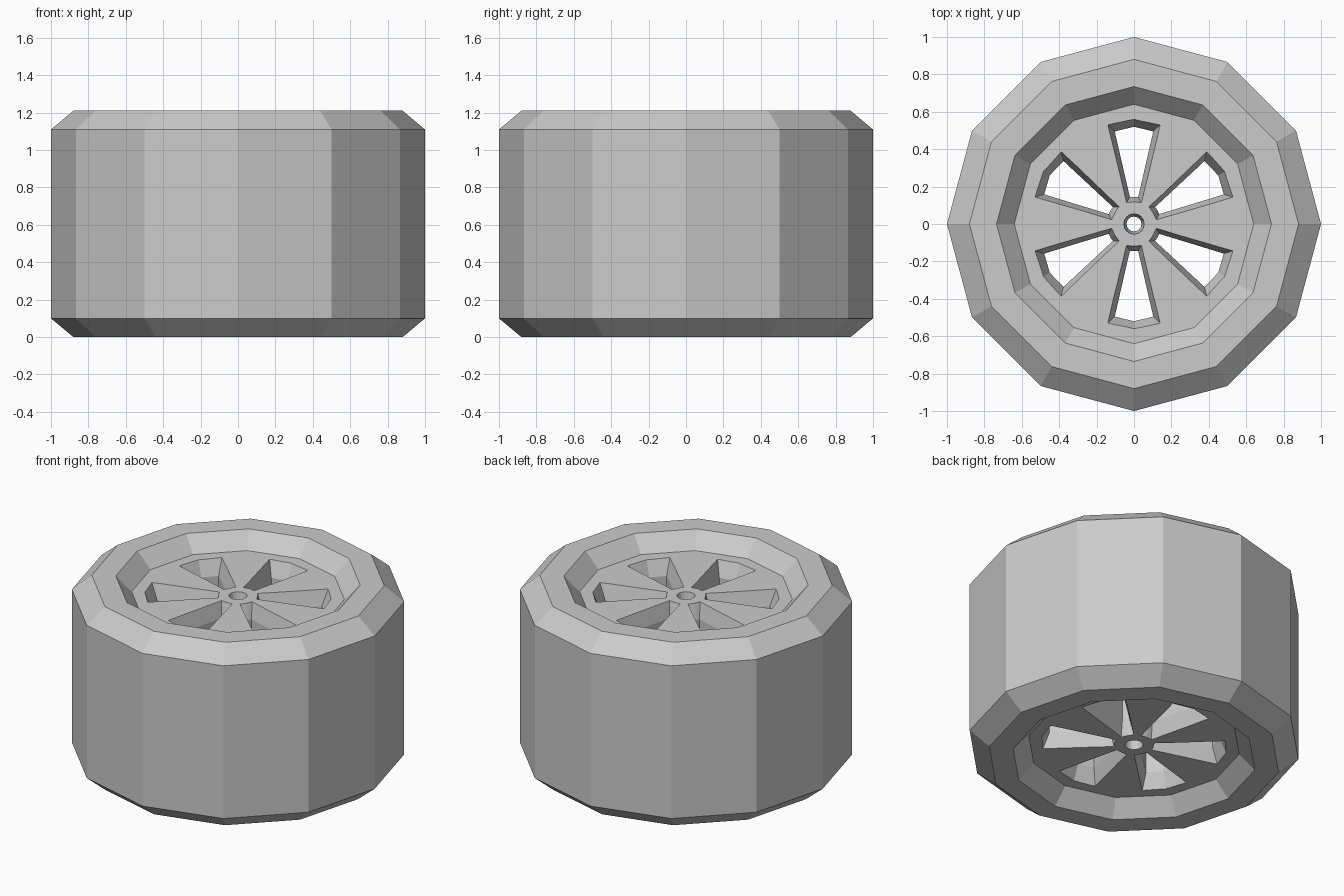
import bpy, bmesh, math
from mathutils import Matrix, Vector

if "Cube" in bpy.data.objects:
    bpy.data.objects.remove(bpy.data.objects["Cube"])

TOP, LIP = 1.21, 0.10          # wheel height, bevel / recess depth


def loft(bm, rings):
    """Skin a stack of equal-length rings and cap both ends."""
    loops = [[bm.verts.new(p) for p in r] for r in rings]
    n = len(loops[0])
    for a, b in zip(loops, loops[1:]):
        for i in range(n):
            j = (i + 1) % n
            bm.faces.new((a[i], a[j], b[j], b[i]))
    bm.faces.new(loops[0][::-1])
    bm.faces.new(loops[-1])


def finish(name, bm):
    bmesh.ops.recalc_face_normals(bm, faces=bm.faces[:])
    mesh = bpy.data.meshes.new(name)
    bm.to_mesh(mesh)
    bm.free()
    ob = bpy.data.objects.new(name, mesh)
    bpy.context.collection.objects.link(ob)
    return ob


def circle(r, z, n=12):
    return [Vector((r * math.cos(2 * math.pi * i / n),
                    r * math.sin(2 * math.pi * i / n), z)) for i in range(n)]


def flared(small, big):
    """Cutter rings: wide at both wheel faces, narrow inside."""
    levels = [(LIP - 0.05, 1.5), (LIP + 0.1, 0), (TOP - LIP - 0.1, 0), (TOP - LIP + 0.05, 1.5)]
    return [[Vector((*s.lerp(b, t).xy, z)) for s, b in zip(small, big)] for z, t in levels]


def window(half):
    """Mirror half of a window outline about the y axis."""
    pts = half + [(-x, y) for x, y in reversed(half) if x > 0]
    return [Vector((x, y, 0)) for x, y in pts]


# Twelve-sided tyre and recessed rim
bm = bmesh.new()
half = [(0.64, LIP), (0.735, 0), (0.88, 0), (1.0, LIP)]
profile = half + [(r, TOP - z) for r, z in reversed(half)]
loft(bm, [circle(r, z) for r, z in profile])
wheel = finish("wheel", bm)

# Six flared windows between the spokes, plus the axle hole
bm = bmesh.new()
big = window([(0, 0.118), (0.04, 0.115), (0.14, 0.53), (0, 0.56)])
small = window([(0, 0.145), (0.022, 0.143), (0.103, 0.495), (0, 0.52)])
for k in range(6):
    turn = Matrix.Rotation(k * math.pi / 3, 3, 'Z')
    loft(bm, [[turn @ p for p in ring] for ring in flared(small, big)])
loft(bm, flared(circle(0.04, 0, 16), circle(0.055, 0, 16)))
cutter = finish("window_cutter", bm)
cutter.hide_render = True
cutter.display_type = 'WIRE'

cut = wheel.modifiers.new("windows", 'BOOLEAN')
cut.operation = 'DIFFERENCE'
cut.solver = 'EXACT'
cut.object = cutter
